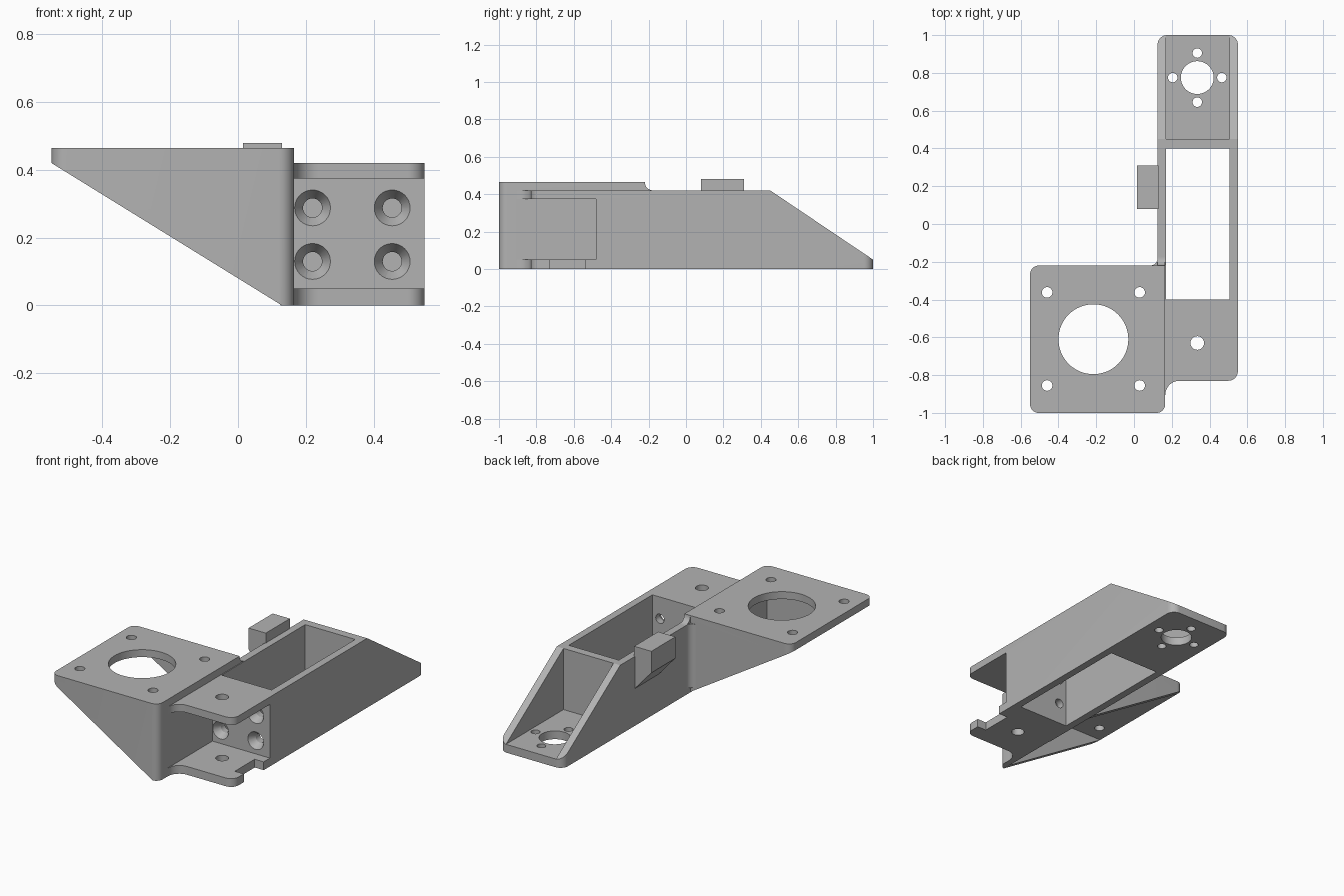
import bpy, bmesh, math
from mathutils import Vector, Matrix

if "Cube" in bpy.data.objects:
    bpy.data.objects.remove(bpy.data.objects["Cube"], do_unlink=True)

grey = bpy.data.materials.new("plain grey")
grey.use_nodes = True
colour = (0.45, 0.45, 0.45, 1)
grey.diffuse_color = colour
grey.node_tree.nodes["Principled BSDF"].inputs["Base Color"].default_value = colour


def add(name, bm):
    bmesh.ops.recalc_face_normals(bm, faces=bm.faces)
    mesh = bpy.data.meshes.new(name)
    bm.to_mesh(mesh)
    bm.free()
    mesh.materials.append(grey)
    ob = bpy.data.objects.new(name, mesh)
    bpy.context.collection.objects.link(ob)
    return ob


def rounded(points, steps=8):
    """Outline whose corners (x, y, radius) are rounded; radius may be left out."""
    out = []
    for i, p in enumerate(points):
        here = Vector(p[:2])
        r = p[2] if len(p) > 2 else 0
        if not r:
            out.append(here)
            continue
        a = (Vector(points[i - 1][:2]) - here).normalized()
        b = (Vector(points[(i + 1) % len(points)][:2]) - here).normalized()
        half = a.angle(b) / 2
        start, end = (here + d * r / math.tan(half) for d in (a, b))
        centre = here + (a + b).normalized() * r / math.sin(half)
        u, v = start - centre, end - centre
        sweep = u.angle(v)
        for k in range(steps + 1):
            t = k / steps
            out.append(centre + (u * math.sin((1 - t) * sweep)
                                 + v * math.sin(t * sweep)) / math.sin(sweep))
    return out


def prism(name, outline, lo, hi, axis="Z"):
    place = {"Z": lambda p, h: (p.x, p.y, h),
             "Y": lambda p, h: (p.x, h, p.y),
             "X": lambda p, h: (h, p.x, p.y)}[axis]
    bm = bmesh.new()
    face = bm.faces.new([bm.verts.new(place(p, lo)) for p in rounded(outline)])
    top = bmesh.ops.extrude_face_region(bm, geom=[face])["geom"]
    shift = Vector(place(Vector((0, 0)), hi - lo))
    bmesh.ops.translate(bm, vec=shift, verts=[v for v in top if isinstance(v, bmesh.types.BMVert)])
    return add(name, bm)


def box(name, x, y, z):
    return prism(name, [(x[0], y[0]), (x[1], y[0]), (x[1], y[1]), (x[0], y[1])], *z)


def cone(name, centre, r1, r2, depth, along_y=False, sides=32):
    bm = bmesh.new()
    turn = Matrix.Rotation(math.radians(-90), 4, "X") if along_y else Matrix()
    bmesh.ops.create_cone(bm, cap_ends=True, segments=sides, radius1=r1, radius2=r2,
                          depth=depth, matrix=Matrix.Translation(centre) @ turn)
    return add(name, bm)


def combine(target, tools, operation="DIFFERENCE"):
    bpy.context.view_layer.objects.active = target
    for tool in tools:
        tool.hide_render = True
        mod = target.modifiers.new("combine", "BOOLEAN")
        mod.operation, mod.solver, mod.object = operation, "EXACT", tool
        bpy.ops.object.modifier_apply(modifier=mod.name)
        bpy.data.objects.remove(tool, do_unlink=True)


# Long arm with a sloping open tail, a through window and a forked front
arm = prism("bracket_body", [(0.135, -0.905), (0.166, -0.905), (0.166, -0.83, 0.074),
                             (0.55, -0.83, 0.05), (0.55, 1, 0.05), (0.125, 1, 0.05),
                             (0.125, -0.6), (0.135, -0.6)], 0, 0.42)
combine(arm, [
    prism("tail_slope_cut", [(0.45, 0.42), (1, 0.05), (1.2, -0.085), (1.2, 0.6), (0.45, 0.6)],
          0, 0.7, "X"),
    box("window_cut", (0.17, 0.505), (-0.4, 0.4), (-0.1, 0.6)),
    box("tail_cut", (0.17, 0.505), (0.45, 1.2), (0.05, 0.6)),
    box("fork_cut", (0.165, 0.7), (-1.1, -0.48), (0.05, 0.375)),
    box("fork_notch_cut", (0.49, 0.7), (-0.73, -0.54), (-0.1, 0.06)),
])

# Motor shelf: top plate, two triangular gussets and the wall against the arm
shelf = prism("motor_shelf", [(-0.55, -1, 0.045), (0.165, -1, 0.045),
                              (0.165, -0.22), (-0.55, -0.22, 0.045)], 0, 0.465)
combine(shelf, [
    prism("gusset_slope_cut", [(-0.7, 0.513), (-0.55, 0.42), (0.13, 0), (0.211, -0.05),
                               (0.211, -0.2), (-0.7, -0.2)], -1.2, 0, "Y"),
    box("shelf_hollow_cut", (-0.7, 0.125), (-0.955, -0.265), (-0.1, 0.42)),
])

# Blends between shelf and arm, and the side lug
corner_blend = prism("corner_blend", [(0.075, -0.23), (0.13, -0.23), (0.13, -0.18),
                                      (0.125, -0.18), (0.125, -0.22, 0.039), (0.075, -0.22)],
                     0.035, 0.42)
top_blend = prism("top_blend", [(-0.23, 0.41), (-0.17, 0.41), (-0.17, 0.42),
                                (-0.22, 0.42, 0.044), (-0.22, 0.465), (-0.23, 0.465)],
                  0.125, 0.165, "X")
lug = prism("side_lug", [(0.015, 0.35), (0.13, 0.22), (0.13, 0.48), (0.015, 0.48)],
            0.08, 0.31, "Y")
combine(arm, [shelf, corner_blend, top_blend, lug], "UNION")

# Holes: motor, fork pin, tail bearing and its screws
holes = [cone("motor_hole", (-0.215, -0.61, 0.45), 0.185, 0.185, 0.2, sides=64),
         cone("pin_hole", (0.335, -0.63, 0.2), 0.036, 0.036, 0.8),
         cone("bearing_hole", (0.335, 0.775, 0), 0.087, 0.087, 0.3, sides=48)]
for x in (-0.46, 0.03):
    for y in (-0.855, -0.362):
        holes.append(cone("motor_screw_hole", (x, y, 0.45), 0.028, 0.028, 0.12))
for dx, dy in ((1, 0), (0, 1), (-1, 0), (0, -1)):
    holes.append(cone("bearing_screw_hole", (0.335 + 0.13 * dx, 0.775 + 0.13 * dy, 0),
                      0.025, 0.025, 0.2))

# Countersunk holes through the front wall
for x in (0.22, 0.455):
    for z in (0.13, 0.288):
        holes.append(cone("wall_hole", (x, -0.44, z), 0.028, 0.028, 0.14, True))
        holes.append(cone("countersink", (x, -0.46, z), 0.0535, 0.028, 0.042, True))
combine(arm, holes)

bpy.ops.object.select_all(action="DESELECT")
arm.select_set(True)
bpy.context.view_layer.objects.active = arm
bpy.ops.object.shade_smooth_by_angle(angle=math.radians(30))
